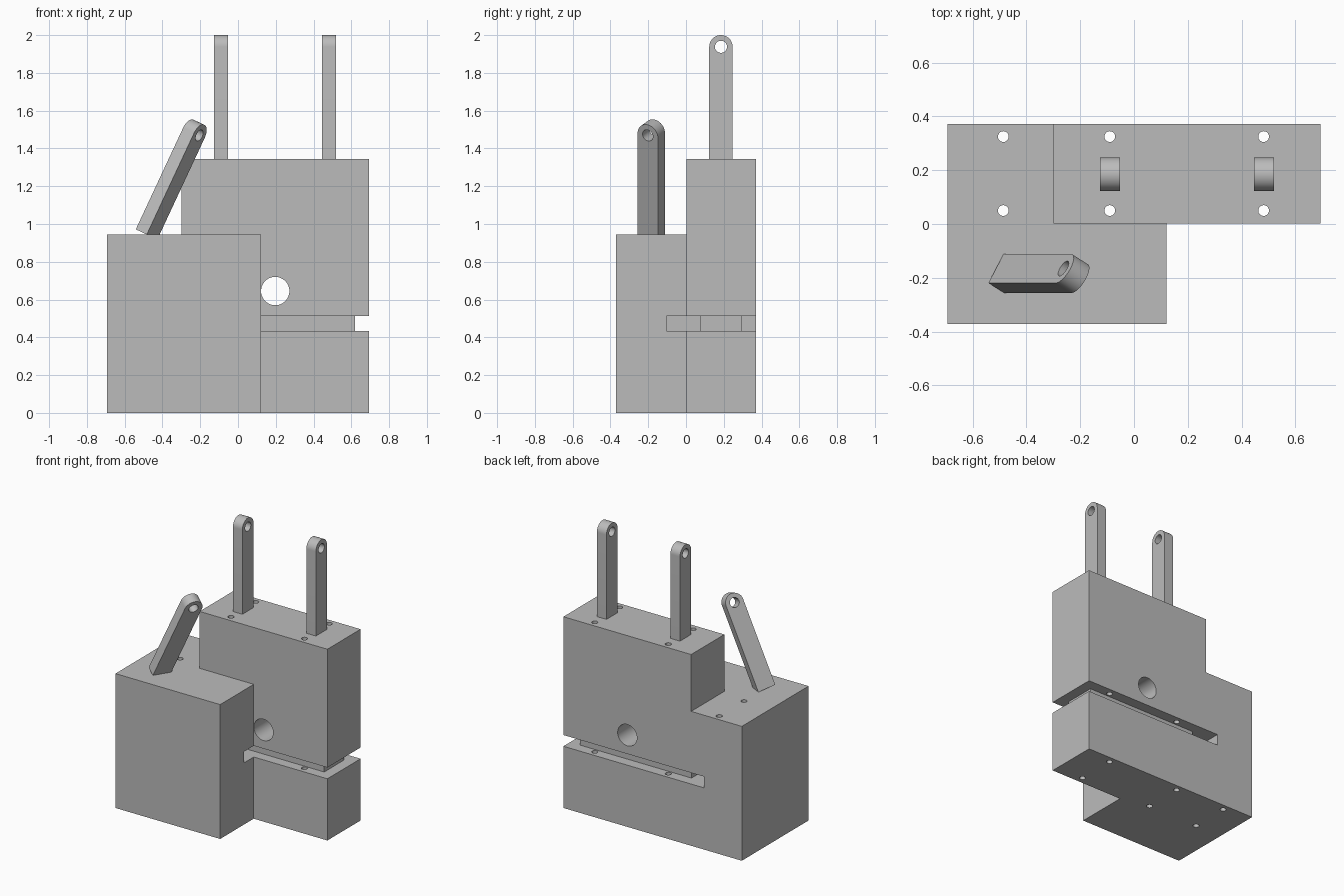
import bpy, bmesh
from math import pi, sin, cos, radians
from mathutils import Matrix, Vector

cube = bpy.data.objects.get("Cube")
if cube:
    bpy.data.objects.remove(cube, do_unlink=True)

grey = bpy.data.materials.new("plain grey")
grey.use_nodes = True
grey.diffuse_color = (0.5, 0.5, 0.5, 1)
grey.node_tree.nodes["Principled BSDF"].inputs["Base Color"].default_value = (0.5, 0.5, 0.5, 1)


def prism(name, points, direction):
    """Extrude a closed outline along a direction."""
    bm = bmesh.new()
    face = bm.faces.new([bm.verts.new(p) for p in points])
    new = bmesh.ops.extrude_face_region(bm, geom=[face])["geom"]
    bmesh.ops.translate(bm, vec=Vector(direction),
                        verts=[v for v in new if isinstance(v, bmesh.types.BMVert)])
    bmesh.ops.recalc_face_normals(bm, faces=bm.faces)
    mesh = bpy.data.meshes.new(name)
    bm.to_mesh(mesh)
    bm.free()
    mesh.materials.append(grey)
    obj = bpy.data.objects.new(name, mesh)
    bpy.context.collection.objects.link(obj)
    return obj


def box(name, x, y, z):
    outline = [(x[0], y[0], z[0]), (x[1], y[0], z[0]), (x[1], y[1], z[0]), (x[0], y[1], z[0])]
    return prism(name, outline, (0, 0, z[1] - z[0]))


def rod(name, start, direction, radius, sides=32):
    """Round cutter running from start along a direction."""
    turn = Vector(direction).to_track_quat('Z', 'Y')
    ring = [Vector(start) + turn @ Vector((radius * cos(a), radius * sin(a), 0))
            for a in (2 * pi * i / sides for i in range(sides))]
    return prism(name, ring, direction)


def combine(target, tool, operation):
    """Apply a boolean and discard the tool."""
    mod = target.modifiers.new("boolean", 'BOOLEAN')
    mod.operation, mod.solver, mod.object = operation, 'EXACT', tool
    bpy.context.view_layer.objects.active = target
    bpy.ops.object.modifier_apply(modifier=mod.name)
    bpy.data.objects.remove(tool, do_unlink=True)


def smooth(obj):
    bpy.ops.object.select_all(action='DESELECT')
    obj.select_set(True)
    bpy.context.view_layer.objects.active = obj
    bpy.ops.object.shade_smooth_by_angle(angle=radians(30))


X, Y, STEP, TOP = 0.694, 0.371, 0.945, 1.345

# Body: L-shaped lower block with a taller block at the back
footprint = [(-X, -Y, 0), (0.121, -Y, 0), (0.121, 0.002, 0), (X, 0.002, 0), (X, Y, 0), (-X, Y, 0)]
body = prism("body", footprint, (0, 0, STEP))
combine(body, box("upper", (-0.3, X), (0.002, Y), (STEP - 0.1, TOP)), 'UNION')

# Horizontal slot, open at the side and back, with a core left inside
combine(body, box("slot_cutter", (-0.4, 1), (-0.104, 1), (0.434, 0.513)), 'DIFFERENCE')
combine(body, box("slot_core", (-0.25, 0.619), (0.074, 0.296), (0.4, 0.55)), 'UNION')

# Cross hole and vertical through holes
combine(body, rod("cross_cutter", (0.197, -0.2, 0.645), (0, 1, 0), 0.075, 48), 'DIFFERENCE')
for x in (-0.486, -0.09, 0.482):
    for y in (0.05, 0.325):
        combine(body, rod("hole_cutter", (x, y, -0.5), (0, 0, 2.5), 0.02), 'DIFFERENCE')
smooth(body)

# Lugs: flat bars with a rounded, pierced end
HALF, THICK, LENGTH = 0.062, 0.074, 0.655


def lug(name, matrix):
    eye = LENGTH - HALF
    arc = [(-THICK / 2, HALF * cos(a), eye + HALF * sin(a)) for a in (pi * i / 24 for i in range(25))]
    obj = prism(name, [(-THICK / 2, -HALF, 0), (-THICK / 2, HALF, 0)] + arc, (THICK, 0, 0))
    combine(obj, rod("eye_cutter", (-0.2, 0, eye), (0.4, 0, 0), 0.032), 'DIFFERENCE')
    obj.data.transform(matrix)
    smooth(obj)


lug("right_lug", Matrix.Translation((-0.089, 0.185, TOP)))
lug("left_lug", Matrix.Translation((0.483, 0.185, TOP)))
lean = Matrix.Rotation(radians(25), 4, 'Y') @ Matrix.Rotation(radians(-30), 4, 'Z')
lug("leaning_lug", Matrix.Translation((-0.484, -0.184, STEP)) @ lean)
